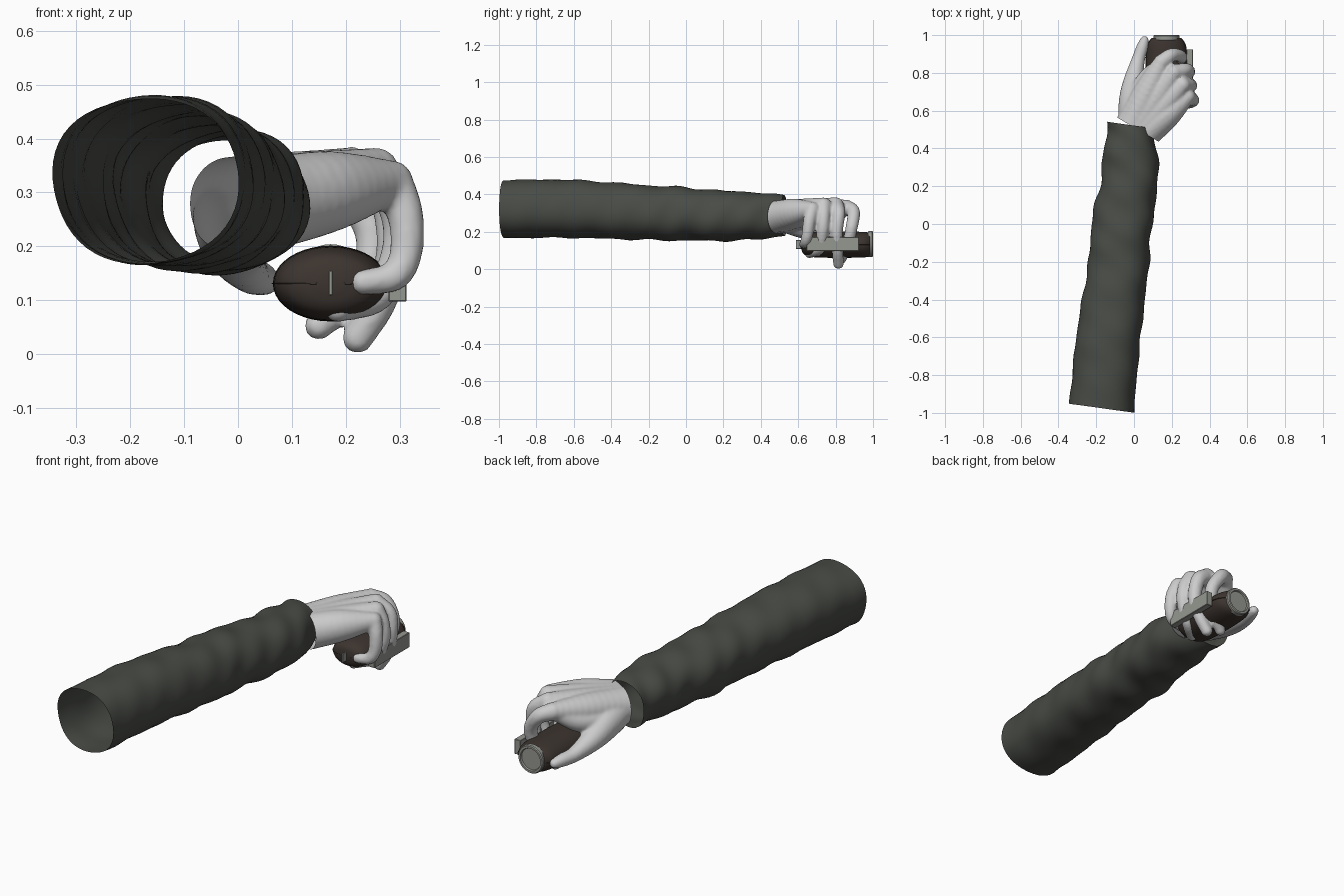
import bpy, bmesh
from math import sin, cos, pi
from mathutils import Vector, Matrix

if "Cube" in bpy.data.objects:
    bpy.data.objects.remove(bpy.data.objects["Cube"])


def material(name, rgb):
    m = bpy.data.materials.new(name)
    m.diffuse_color = (*rgb, 1)
    m.use_nodes = True
    m.node_tree.nodes["Principled BSDF"].inputs["Base Color"].default_value = m.diffuse_color
    return m


CLOTH = material("dark_cloth", (0.065, 0.07, 0.06))
DARK = material("dark_grip", (0.045, 0.034, 0.028))
METAL = material("pale_metal", (0.3, 0.31, 0.28))


def add_object(me, name, mat=None, smooth=True):
    ob = bpy.data.objects.new(name, me)
    bpy.context.collection.objects.link(ob)
    if mat:
        me.materials.append(mat)
    for p in me.polygons:
        p.use_smooth = smooth
    return ob


def finish(bm, name, mat=None, smooth=True):
    me = bpy.data.meshes.new(name)
    bm.to_mesh(me)
    bm.free()
    return add_object(me, name, mat, smooth)


def spline(keys, n):
    """Catmull-Rom through tuples of numbers, n steps per span."""
    k = [Vector(a) for a in keys]
    k = [2 * k[0] - k[1]] + k + [2 * k[-1] - k[-2]]
    out = []
    for i in range(1, len(k) - 2):
        a, b, c, d = k[i - 1:i + 3]
        for j in range(n):
            t = j / n
            out.append(0.5 * (2 * b + (c - a) * t + (2 * a - 5 * b + 4 * c - d) * t * t
                              + (3 * b - a - 3 * c + d) * t ** 3))
    return out + [k[-2]]


def loft(rings, caps=False):
    bm = bmesh.new()
    rows = [[bm.verts.new(p) for p in r] for r in rings]
    n = len(rows[0])
    for a, b in zip(rows, rows[1:]):
        for i in range(n):
            bm.faces.new((a[i], a[(i + 1) % n], b[(i + 1) % n], b[i]))
    if caps:
        bm.faces.new(rows[0])
        bm.faces.new(rows[-1])
    bmesh.ops.recalc_face_normals(bm, faces=bm.faces)
    return bm


def oval(x, y, z, rx, rz, n=40):
    return [(x + rx * cos(2 * pi * i / n), y, z + rz * sin(2 * pi * i / n)) for i in range(n)]


# Sleeve: open tube with soft cloth folds; keys are y, x centre, half width, z centre, half height
keys = [(-0.975, -0.172, 0.173, 0.322, 0.157), (-0.6, -0.135, 0.17, 0.322, 0.157),
        (-0.2, -0.08, 0.16, 0.302, 0.148), (0, -0.065, 0.16, 0.295, 0.144),
        (0.2, -0.027, 0.152, 0.285, 0.135), (0.35, -0.018, 0.147, 0.285, 0.13),
        (0.45, -0.015, 0.13, 0.285, 0.118), (0.525, -0.028, 0.118, 0.288, 0.11)]
rings = []
for y, xc, hw, zc, hh in spline(keys, 10):
    ring = []
    fold = 0.012 + 0.014 * min(1, max(0, (y + 0.8) / 0.8))
    for i in range(56):
        a = 2 * pi * i / 56
        w = 1 + fold * (sin(24 * y + 2 * a) + 0.8 * sin(37 * y - 3 * a + 1)) + 0.02 * cos(4 * a + 2.4)
        ring.append((xc + hw * w * cos(a), y - 0.14 * hw * cos(a), zc + hh * w * sin(a)))
    rings.append(ring)
finish(loft(rings), "sleeve", CLOTH)

# Hand: chains of spheres (x, y, z, radius) fused by a voxel remesh
wrist = [(-0.012, 0.525), (0.01, 0.51), (0.032, 0.495), (0.055, 0.48)]
fingers = [
    [(0.145, 0.855, 0.33, 0.043), (0.2, 0.895, 0.305, 0.036), (0.25, 0.885, 0.22, 0.033),
     (0.225, 0.86, 0.12, 0.03), (0.15, 0.83, 0.053, 0.027)],
    [(0.21, 0.8, 0.34, 0.045), (0.275, 0.815, 0.295, 0.037), (0.29, 0.805, 0.2, 0.034),
     (0.265, 0.81, 0.1, 0.031), (0.222, 0.815, 0.03, 0.029)],
    [(0.255, 0.735, 0.34, 0.044), (0.293, 0.735, 0.28, 0.036), (0.3, 0.73, 0.2, 0.033),
     (0.26, 0.715, 0.11, 0.03), (0.185, 0.66, 0.085, 0.027)],
    [(0.285, 0.675, 0.32, 0.04), (0.31, 0.66, 0.26, 0.034), (0.312, 0.65, 0.19, 0.031),
     (0.29, 0.638, 0.145, 0.028), (0.232, 0.628, 0.133, 0.024)],
]
thumb = [(-0.01, 0.53, 0.27, 0.075), (-0.003, 0.65, 0.235, 0.078), (-0.002, 0.75, 0.19, 0.056),
         (0.02, 0.86, 0.15, 0.037), (0.042, 0.93, 0.14, 0.032), (0.055, 0.972, 0.135, 0.024)]
web = [(0.02, 0.66, 0.25, 0.07), (0.07, 0.77, 0.27, 0.05), (0.14, 0.84, 0.32, 0.04)]
chains = [thumb, web] + fingers
for (wx, wy), f in zip(wrist, fingers):
    k = f[0]
    mid = ((wx + k[0]) / 2, (wy + k[1]) / 2, 0.302, 0.075)
    chains.append([(wx - 0.05, wy - 0.086, 0.28, 0.087), (wx, wy, 0.28, 0.087), mid, k])

ball = bmesh.new()
bmesh.ops.create_icosphere(ball, subdivisions=3, radius=1)
ball.verts.index_update()
unit = [v.co.copy() for v in ball.verts]
tris = [[v.index for v in f.verts] for f in ball.faces]
ball.free()
verts, faces = [], []
for c in chains:
    for x, y, z, r in spline(c, 6):
        base, centre = len(verts), Vector((x, y, z))
        verts += [centre + r * u for u in unit]
        faces += [[base + i for i in t] for t in tris]
me = bpy.data.meshes.new("hand_source")
me.from_pydata(verts, [], faces)
raw = add_object(me, "hand_source")
rm = raw.modifiers.new("fuse", 'REMESH')
rm.mode = 'VOXEL'
rm.voxel_size = 0.008
sm = raw.modifiers.new("soften", 'SMOOTH')
sm.factor = 0.5
sm.iterations = 5
dg = bpy.context.evaluated_depsgraph_get()
bm = bmesh.new()
bm.from_mesh(raw.evaluated_get(dg).to_mesh())
bpy.data.objects.remove(raw)
# Open wrist
bmesh.ops.bisect_plane(bm, geom=bm.verts[:] + bm.edges[:] + bm.faces[:],
                       plane_co=(0.02, 0.5, 0.28), plane_no=(0.5, 0.86, 0), clear_inner=True)
finish(bm, "hand")

# Grip: rounded oval body along y; profile is y, half width, half height
GX, GZ = 0.172, 0.131
profile = [(0.615, 0.025, 0.015), (0.622, 0.06, 0.04), (0.64, 0.088, 0.057), (0.68, 0.102, 0.067),
           (0.76, 0.107, 0.07), (0.88, 0.106, 0.07), (0.95, 0.098, 0.068), (0.985, 0.075, 0.064)]
body = spline(profile, 4)
finish(loft([oval(GX, y, GZ, w, h) for y, w, h in body], True), "grip", DARK)
finish(loft([oval(GX, y, GZ, w + 0.004, 0.003) for y, w, h in body], True), "grip_seam", DARK, False)


def box(name, centre, size, mat):
    bm = bmesh.new()
    bmesh.ops.create_cube(bm, size=1, matrix=Matrix.Translation(centre) @ Matrix.Diagonal((*size, 1)))
    bmesh.ops.bevel(bm, geom=bm.edges[:], offset=0.002, segments=1, affect='EDGES')
    finish(bm, name, mat, False)


box("side_plate", (0.296, 0.785, 0.135), (0.034, 0.28, 0.075), METAL)
box("front_tab", (GX, 0.605, 0.132), (0.008, 0.036, 0.046), METAL)

# End cap: rim ring with a recessed disc
cap = [(0.972, 0.062), (0.972, 0.067), (0.977, 0.07), (0.995, 0.07), (1.0, 0.066),
       (1.0, 0.056), (0.992, 0.053), (0.992, 0.001)]
ob = finish(loft([oval(GX, y, GZ + 0.003, r, r) for y, r in cap], True), "end_cap", METAL)
bpy.context.view_layer.objects.active = ob
ob.select_set(True)
bpy.ops.object.shade_smooth_by_angle()
